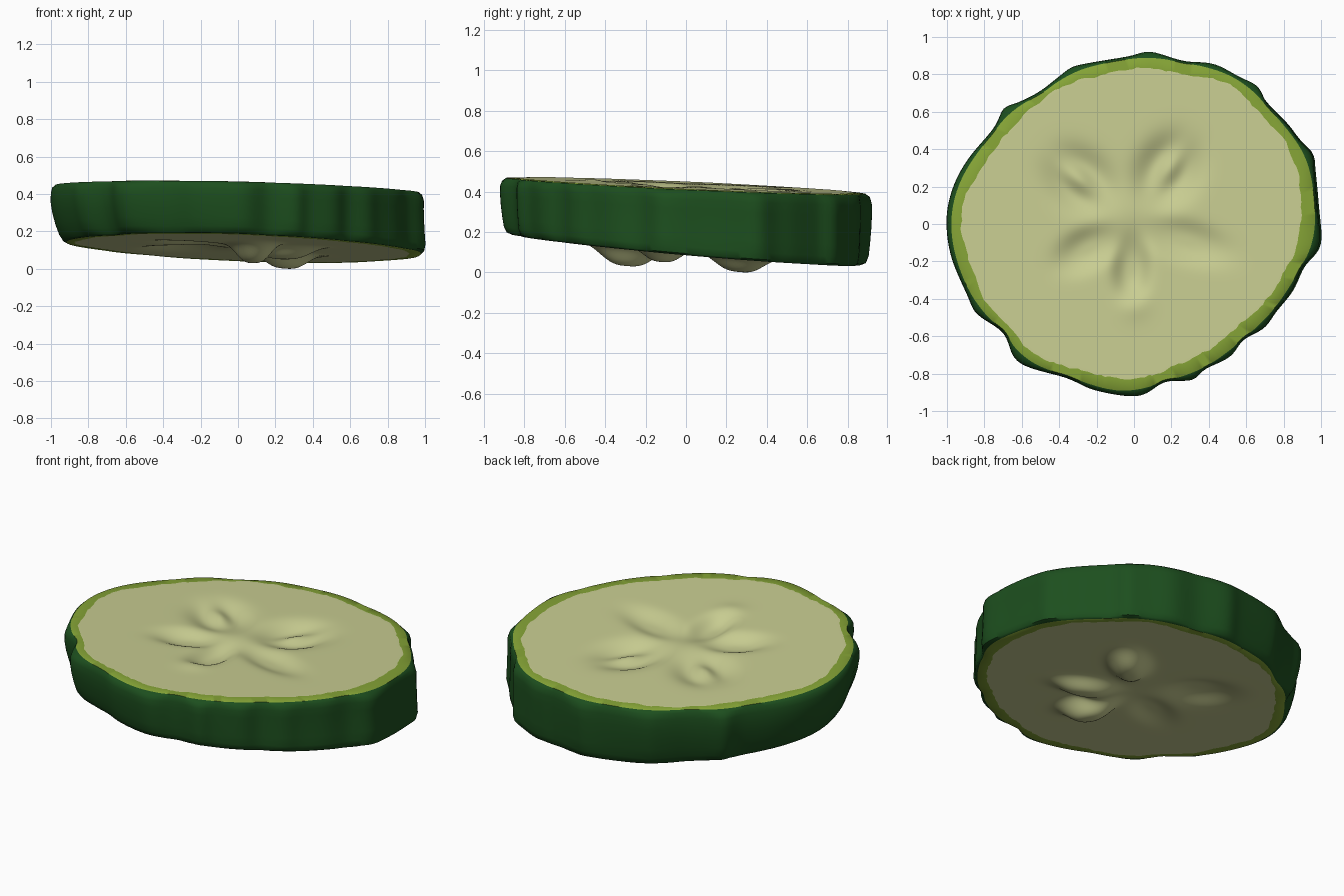
import bpy, bmesh, math, random
from mathutils import Vector

if "Cube" in bpy.data.objects:
    bpy.data.objects.remove(bpy.data.objects["Cube"])
random.seed(4)

def material(name, rgb):
    m = bpy.data.materials.new(name)
    m.diffuse_color = (*rgb, 1)
    m.use_nodes = True
    m.node_tree.nodes["Principled BSDF"].inputs["Base Color"].default_value = m.diffuse_color
    return m

# bumpy rind outline, counter-clockwise
OUTLINE = [(.995, -.11), (.985, .1), (.965, .33), (.965, .37), (.88, .46), (.83, .53), (.70, .67),
           (.675, .735), (.56, .795), (.43, .86), (.27, .875), (.09, .925), (-.02, .90), (-.30, .85),
           (-.37, .81), (-.50, .71), (-.63, .645), (-.69, .625), (-.74, .52), (-.88, .35), (-.96, .2),
           (-.995, .03), (-.97, -.17), (-.88, -.385), (-.835, -.475), (-.69, -.58), (-.61, -.735),
           (-.35, -.82), (-.2, -.885), (.03, -.915), (.17, -.84), (.32, -.83), (.38, -.775),
           (.52, -.705), (.59, -.615), (.70, -.55), (.76, -.465), (.85, -.35), (.91, -.22)]
N = 240

def radius_samples():
    """Closed Catmull-Rom through the outline, resampled as radius per angle."""
    pts, n = [], len(OUTLINE)
    for i in range(n):
        p0, p1, p2, p3 = (Vector(OUTLINE[(i + k - 1) % n]) for k in range(4))
        for s in range(24):
            t = s / 24
            pts.append(.5 * (2 * p1 + (p2 - p0) * t + (2 * p0 - 5 * p1 + 4 * p2 - p3) * t * t
                             + (3 * p1 - p0 - 3 * p2 + p3) * t ** 3))
    polar = sorted((math.atan2(p.y, p.x) % math.tau, p.length) for p in pts)
    polar = [(polar[-1][0] - math.tau, polar[-1][1])] + polar + [(polar[0][0] + math.tau, polar[0][1])]
    out, j = [], 0
    for i in range(N):
        a = math.tau * i / N
        while polar[j + 1][0] < a:
            j += 1
        (a0, r0), (a1, r1) = polar[j], polar[j + 1]
        out.append(r0 + (r1 - r0) * (a - a0) / max(a1 - a0, 1e-9))
    return out

def smooth(v, k):
    return [sum(v[(i + d) % N] for d in range(-k, k + 1)) / (2 * k + 1) for i in range(N)]

OUT = smooth(radius_samples(), 1)
SOFT = smooth(smooth(OUT, 5), 4)
RIM = smooth([min(o - .014, s - .02) for o, s in zip(OUT, SOFT)], 1)
wobble = smooth([random.uniform(-.05, .05) for _ in range(N)], 5)
FLESH = [r - .056 - .010 * math.cos(math.tau * i / N + .8) + w
         for i, (r, w) in enumerate(zip(smooth(RIM, 4), wobble))]

# seed chambers: angle, centre radius, half length, half width, top depth, seed rib, underside bulge
CHAMBERS = [(57, .34, .19, .15, .070, .045, 0), (140, .36, .19, .15, .060, .050, -.05),
            (208, .27, .17, .10, .045, 0, -.03), (268, .23, .17, .09, .055, 0, 0),
            (343, .30, .22, .10, .035, 0, 0)]
BULGES = [(46, .37, .17, .10, .082), (336, .28, .17, .09, .065), (287, .30, .16, .10, .105)]

def blob(x, y, ang, r, ln, wd, power=1):
    a = math.radians(ang)
    u = x * math.cos(a) + y * math.sin(a) - r
    v = -x * math.sin(a) + y * math.cos(a)
    return math.exp(-((u / ln) ** 2 + (v / wd) ** 2) ** power)

def top_z(x, y):
    z = .437 - .02 * x - .043 * y
    for ang, r, ln, wd, depth, rib, _ in CHAMBERS:
        z -= depth * blob(x, y, ang, r, ln, wd, 1.4)
        z += rib * blob(x, y, ang, r + .02, ln * .7, wd * .42)
    return z + .018 * blob(x, y, 270, .42, .08, .08)

def bottom_z(x, y):
    z = .120 - .03 * x - .085 * y
    for ang, r, ln, wd, _, _, low in CHAMBERS:
        z -= low * blob(x, y, ang, r, ln, wd, 1.4)
    for ang, r, ln, wd, depth in BULGES:
        z -= depth * blob(x, y, ang, r, ln, wd, 1.5)
    return z

bm = bmesh.new()

def ring(radii, height):
    verts = []
    for i, r in enumerate(radii):
        a = math.tau * i / N
        x, y = r * math.cos(a), r * math.sin(a)
        verts.append(bm.verts.new((x, y, height(x, y))))
    return verts

def between(t, drop=0):
    return lambda x, y: bottom_z(x, y) * (1 - t) + top_z(x, y) * t + drop

def taper(radii, amount):
    # rind leans in toward the bottom, mostly on the left
    return [r - amount * (.4 - .6 * math.cos(math.tau * i / N)) for i, r in enumerate(radii)]

FLESH_MAT, RING_MAT, RIND_MAT = 0, 1, 2
STEPS = [i / 44 for i in range(1, 45)]
rings = [(ring([f * s for f in FLESH], top_z), FLESH_MAT) for s in STEPS]
rings.append((ring(RIM, between(1, -.003)), RING_MAT))
# rind wall with rounded corners
mid = [(a + b) / 2 for a, b in zip(RIM, OUT)]
rings.append((ring([m * .6 + o * .4 for m, o in zip(mid, OUT)], between(1, -.018)), RIND_MAT))
for t, amount in ((.85, 0), (.7, -.002), (.5, .008), (.3, .025), (.13, .045)):
    rings.append((ring(taper(OUT, amount), between(t)), RIND_MAT))
rings.append((ring(taper([m * .6 + o * .4 for m, o in zip(mid, OUT)], .058), between(.03)), RIND_MAT))
rings.append((ring(taper(RIM, .058), bottom_z), RIND_MAT))
low = taper([f + .008 for f in FLESH], .06)
rings.append((ring(low, bottom_z), RING_MAT))
rings += [(ring([f * s for f in low], bottom_z), FLESH_MAT) for s in reversed(STEPS[:-1])]

for (a, _), (b, mat) in zip(rings, rings[1:]):
    for i in range(N):
        j = (i + 1) % N
        bm.faces.new((a[i], b[i], b[j], a[j])).material_index = mat
# centre fans
for verts, fn in ((rings[0][0], top_z), (rings[-1][0], bottom_z)):
    c = bm.verts.new((0, 0, fn(0, 0)))
    for i in range(N):
        bm.faces.new((c, verts[i], verts[(i + 1) % N])).material_index = FLESH_MAT
bmesh.ops.recalc_face_normals(bm, faces=bm.faces)

# centre and stand on the ground
lo = [min(v.co[k] for v in bm.verts) for k in range(3)]
hi = [max(v.co[k] for v in bm.verts) for k in range(3)]
bmesh.ops.translate(bm, verts=bm.verts, vec=(-(lo[0] + hi[0]) / 2, -(lo[1] + hi[1]) / 2, -lo[2]))

mesh = bpy.data.meshes.new("cucumber_slice")
bm.to_mesh(mesh)
bm.free()
for name, rgb in (("pale flesh", (.58, .61, .285)), ("light green ring", (.235, .37, .037)),
                  ("dark green rind", (.012, .077, .013))):
    mesh.materials.append(material(name, rgb))
obj = bpy.data.objects.new("cucumber_slice", mesh)
bpy.context.collection.objects.link(obj)
bpy.context.view_layer.objects.active = obj
obj.select_set(True)
bpy.ops.object.shade_smooth_by_angle(angle=math.radians(50))
